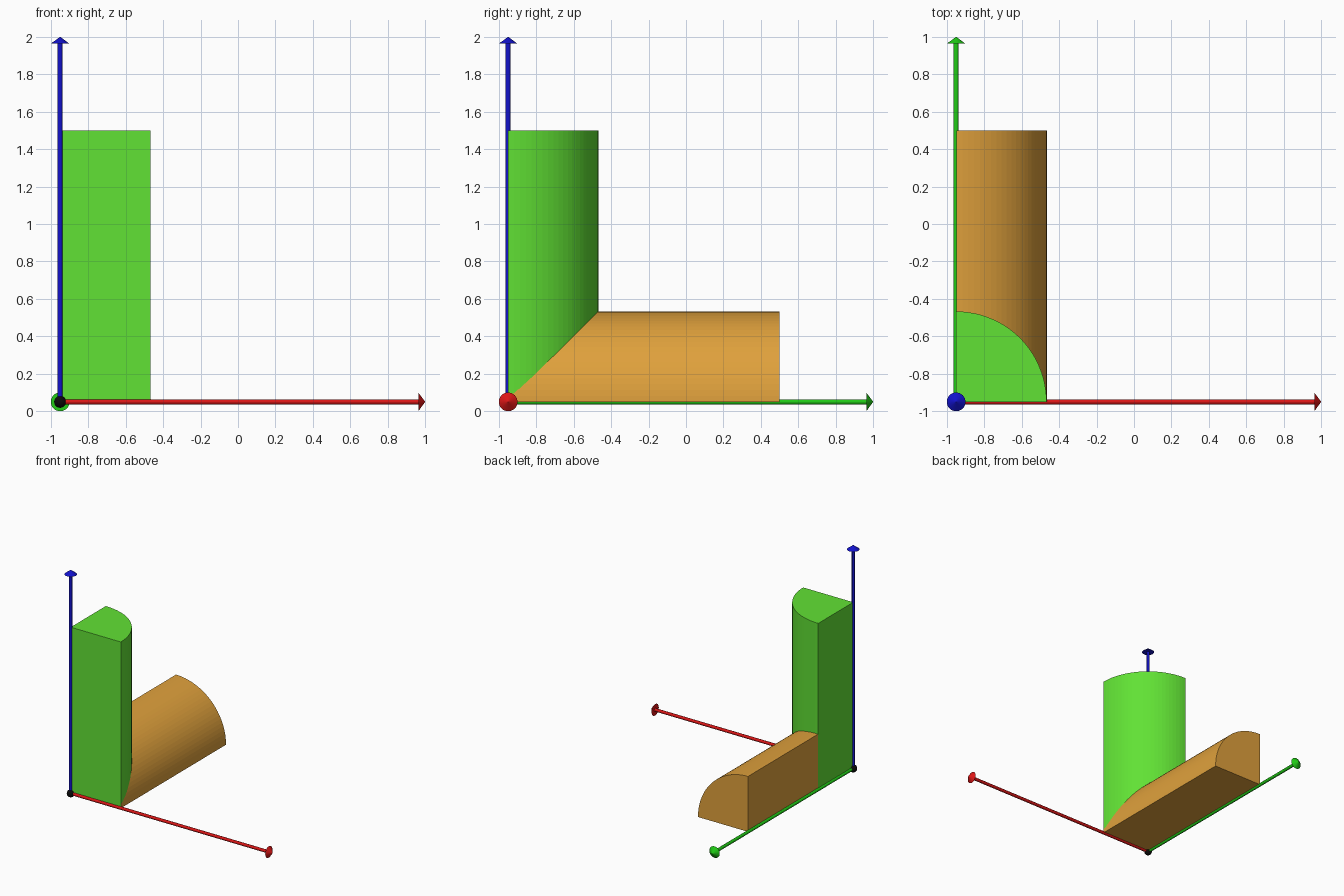
import bpy, bmesh, math
from mathutils import Matrix, Vector

if "Cube" in bpy.data.objects:
    bpy.data.objects.remove(bpy.data.objects["Cube"])

O = Vector((-0.95, -0.95, 0.05))   # corner where the axes meet
R, L = 0.483, 1.45                 # quarter cylinder radius and length
AXIS, HEAD = 1.95, 0.037           # axis length and arrow head length
EPS = 0.0015                       # keeps touching flat faces apart


def material(name, rgb):
    m = bpy.data.materials.new(name)
    m.diffuse_color = (*rgb, 1)
    m.use_nodes = True
    m.node_tree.nodes["Principled BSDF"].inputs["Base Color"].default_value = m.diffuse_color
    return m


def finish(bm, name, mat, smooth=False):
    bmesh.ops.recalc_face_normals(bm, faces=bm.faces)
    me = bpy.data.meshes.new(name)
    bm.to_mesh(me)
    bm.free()
    me.materials.append(mat)
    ob = bpy.data.objects.new(name, me)
    bpy.context.collection.objects.link(ob)
    for p in me.polygons:
        p.use_smooth = smooth
    return ob


def quarter_cylinder(name, mat, point, start, n=24):
    """Extrude a quarter disc; point(u, v, w) maps profile and length to space."""
    bm = bmesh.new()
    arc = [(R * math.cos(i * math.pi / 2 / n), R * math.sin(i * math.pi / 2 / n))
           for i in range(n + 1)]
    base = bm.faces.new([bm.verts.new(O + Vector(point(u, v, start)))
                         for u, v in [(0, 0)] + arc])
    top = bmesh.ops.extrude_face_region(bm, geom=[base], use_keep_orig=True)
    verts = [g for g in top["geom"] if isinstance(g, bmesh.types.BMVert)]
    bmesh.ops.translate(bm, verts=verts, vec=Vector(point(0, 0, L - start)))
    return finish(bm, name, mat)


def arrow(name, mat, direction):
    """Round shaft with a short wide cone at the tip."""
    bm = bmesh.new()
    shaft = AXIS - HEAD
    bmesh.ops.create_cone(bm, cap_ends=True, segments=20, radius1=0.0135, radius2=0.0135,
                          depth=shaft, matrix=Matrix.Translation((0, 0, shaft / 2)))
    bmesh.ops.create_cone(bm, cap_ends=True, segments=32, radius1=0.05, radius2=0,
                          depth=HEAD, matrix=Matrix.Translation((0, 0, AXIS - HEAD / 2)))
    turn = Vector((0, 0, 1)).rotation_difference(Vector(direction)).to_matrix().to_4x4()
    bm.transform(Matrix.Translation(O) @ turn)
    return finish(bm, name, mat)


# Upright and lying quarter cylinders
quarter_cylinder("upright_quarter_cylinder", material("leaf green", (0.12, 0.76, 0.035)),
                 lambda u, v, w: (u, v, w), EPS)
quarter_cylinder("lying_quarter_cylinder", material("orange", (0.74, 0.355, 0.045)),
                 lambda u, v, w: (u + (EPS if w == EPS and u == 0 else 0), w, v), EPS) \
    .location.x = EPS

# Axis arrows
arrow("x_axis_arrow", material("red", (0.72, 0.008, 0.008)), (1, 0, 0))
arrow("y_axis_arrow", material("axis green", (0.015, 0.6, 0.008)), (0, 1, 0))
arrow("z_axis_arrow", material("blue", (0.006, 0.006, 0.6)), (0, 0, 1))

# Ball at the corner
ball = bmesh.new()
bmesh.ops.create_uvsphere(ball, u_segments=24, v_segments=12, radius=0.032,
                          matrix=Matrix.Translation(O))
finish(ball, "origin_ball", material("black", (0.003, 0.003, 0.003)), smooth=True)
